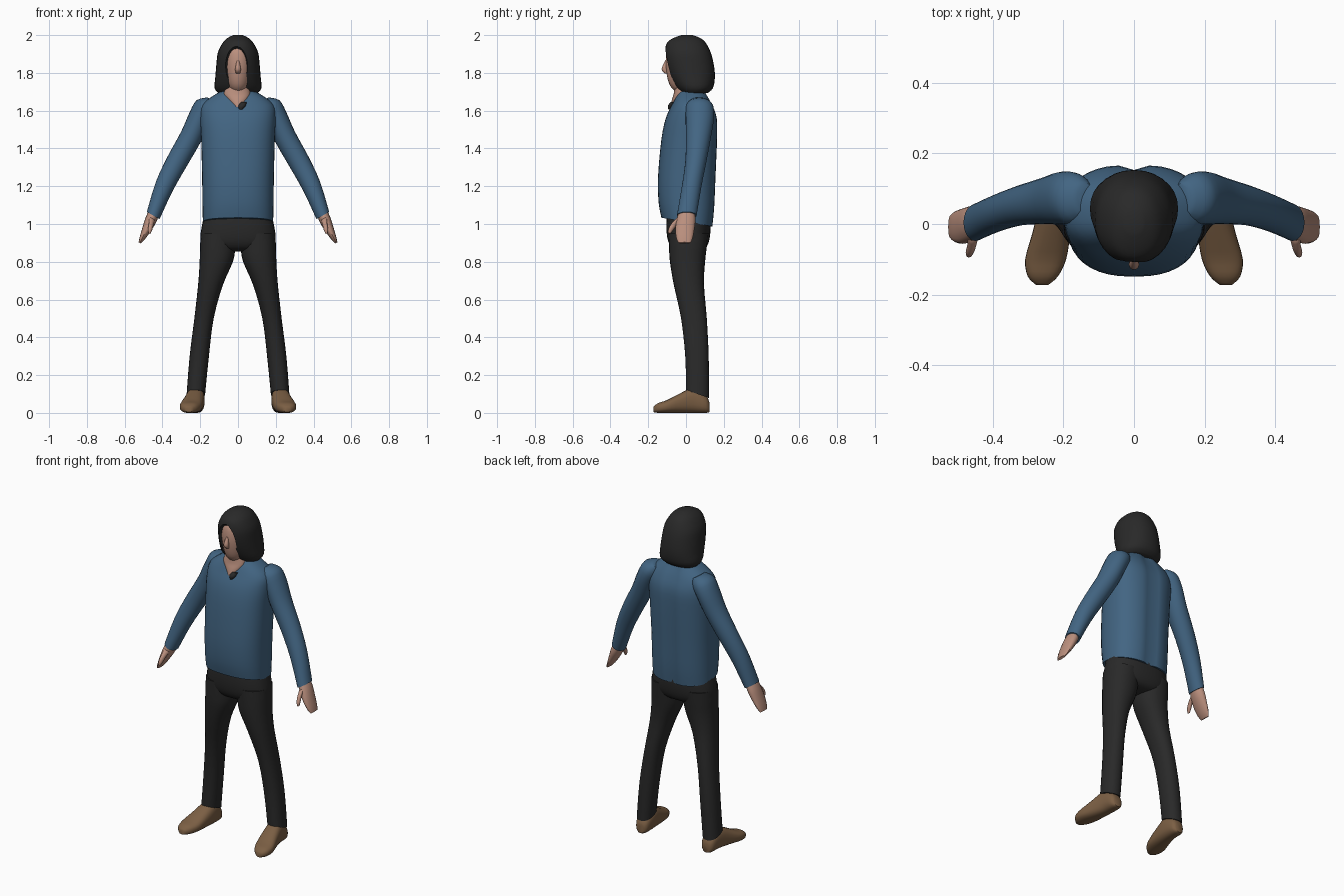
import bpy, bmesh, math
from mathutils import Vector

default = bpy.data.objects.get("Cube")
if default:
    bpy.data.objects.remove(default)

X, Y, Z = Vector((1, 0, 0)), Vector((0, 1, 0)), Vector((0, 0, 1))


def material(name, rgb):
    m = bpy.data.materials.new(name)
    m.use_nodes = True
    m.diffuse_color = (*rgb, 1)
    bsdf = m.node_tree.nodes["Principled BSDF"]
    bsdf.inputs["Base Color"].default_value = (*rgb, 1)
    bsdf.inputs["Roughness"].default_value = 0.8
    return m


blue = material("sweater_blue", (0.055, 0.13, 0.225))
black = material("soft_black", (0.022, 0.022, 0.022))
skin = material("skin", (0.50, 0.28, 0.21))
brown = material("shoe_brown", (0.20, 0.115, 0.058))


def spline(rows, steps=3):
    """Smooth the rows of section values with a Catmull-Rom curve."""
    out = []
    for i in range(len(rows) - 1):
        a, b, c, d = (rows[max(0, min(j, len(rows) - 1))] for j in range(i - 1, i + 3))
        for k in range(steps):
            t = k / steps
            out.append([q + t / 2 * (r - p + t * (2 * p - 5 * q + 4 * r - s + t * (3 * (q - r) + s - p)))
                        for p, q, r, s in zip(a, b, c, d)])
    return out + [list(rows[-1])]


def loft(name, rows, mat, u=X, v=Y, side=1, sides=24, power=1.0):
    """Rows are x, y, z, half size along u, half size along v, lean of z with y."""
    bm = bmesh.new()
    rings = []
    for x, y, z, ru, rv, lean in spline([tuple(r) + (0,) * (6 - len(r)) for r in rows]):
        ring = []
        for i in range(sides):
            a = math.tau * i / sides
            c, s = math.cos(a), math.sin(a)
            p = Vector((x, y, z))
            p += u * (ru * math.copysign(abs(c) ** power, c))
            p += v * (rv * math.copysign(abs(s) ** power, s))
            p.z += lean * (p.y - y)
            p.x *= side
            ring.append(bm.verts.new(p))
        rings.append(ring)
    for r0, r1 in zip(rings, rings[1:]):
        for i in range(sides):
            j = (i + 1) % sides
            bm.faces.new((r0[i], r0[j], r1[j], r1[i]))
    bm.faces.new(rings[0])
    bm.faces.new(rings[-1])
    bmesh.ops.recalc_face_normals(bm, faces=bm.faces[:])
    mesh = bpy.data.meshes.new(name)
    bm.to_mesh(mesh)
    bm.free()
    mesh.materials.append(mat)
    ob = bpy.data.objects.new(name, mesh)
    bpy.context.collection.objects.link(ob)
    smooth(ob)
    return ob


def smooth(ob):
    bpy.ops.object.select_all(action="DESELECT")
    ob.select_set(True)
    bpy.context.view_layer.objects.active = ob
    bpy.ops.object.shade_smooth_by_angle(angle=math.radians(50))


def body(z, front, back, half, lean=0):
    """Upright section given by its front and back."""
    return (0, (front + back) / 2, z, half, (back - front) / 2, lean)


# Sweater body, with a furrow along the spine
sweater = loft("sweater_body", [
    body(1.01, -.13, .143, .186, -.17), body(1.1, -.145, .153, .188, -.1),
    body(1.25, -.148, .16, .19), body(1.45, -.13, .168, .195),
    body(1.56, -.107, .166, .2), body(1.63, -.075, .142, .19),
    body(1.68, -.05, .115, .13), body(1.71, -.03, .1, .075)], blue, sides=40, power=.82)
for vert in sweater.data.vertices:
    if vert.co.y > .05:
        vert.co.y -= .016 * math.exp(-(vert.co.x / .03) ** 2)

# Trouser seat
loft("trouser_seat", [
    body(1.06, -.1, .125, .175), body(.98, -.104, .13, .193),
    body(.91, -.095, .122, .197), body(.87, -.07, .1, .15),
    body(.855, -.03, .06, .08)], black, sides=32, power=.85)

# Limbs, hands and shoes
across = Vector((.86, 0, .5))
for side, word in ((1, "left"), (-1, "right")):
    loft(word + "_leg", [
        (.1, .013, .95, .097, .105), (.107, .01, .88, .094, .1),
        (.115, .008, .8, .088, .093), (.145, .015, .68, .066, .08),
        (.18, .042, .5, .051, .068), (.205, .058, .3, .051, .062),
        (.223, .061, .1, .049, .061, -.35)], black, side=side, power=.9)
    loft(word + "_shoe", [
        (.222, .124, .03, .022, .026), (.222, .105, .046, .04, .046),
        (.224, .04, .066, .048, .066), (.235, -.03, .052, .054, .052),
        (.25, -.1, .034, .058, .034), (.258, -.148, .026, .043, .026),
        (.26, -.172, .018, .018, .014)], brown, v=Z, side=side, power=.8)
    loft(word + "_sleeve", [
        (.135, .07, 1.655, .03, .045), (.168, .072, 1.625, .06, .072),
        (.205, .073, 1.56, .06, .075), (.25, .066, 1.46, .059, .066),
        (.323, .052, 1.33, .057, .056), (.39, .03, 1.2, .051, .052),
        (.449, .004, 1.045, .039, .052)], blue, u=across, side=side)
    loft(word + "_hand", [
        (.44, .004, 1.07, .03, .042), (.462, 0, 1.02, .031, .05),
        (.485, -.006, .97, .024, .05), (.507, -.008, .925, .015, .043),
        (.52, -.008, .9, .007, .032)], skin, u=across, side=side, sides=16)
    loft(word + "_thumb", [
        (.455, -.03, 1.03, .018, .02), (.46, -.062, .998, .014, .018),
        (.466, -.08, .97, .012, .014), (.47, -.087, .95, .006, .007)],
        skin, u=across, side=side, sides=12)

# Neck showing in the V of the collar, with a dark shirt below it
loft("neck", [
    (0, -.07, 1.62, .013, .014), (-.002, -.042, 1.66, .052, .032),
    (-.005, -.025, 1.69, .07, .04), (0, -.01, 1.74, .055, .05),
    (0, 0, 1.79, .05, .05)], skin)
loft("undershirt_tab", [
    (.015, -.083, 1.605, .008, .01), (.02, -.08, 1.625, .02, .016),
    (.03, -.068, 1.645, .016, .014)], black, sides=12)

# Head and nose
loft("head", [
    body(1.7, -.055, .05, .035), body(1.73, -.083, .06, .055),
    body(1.78, -.1, .08, .07), body(1.85, -.108, .09, .078),
    body(1.92, -.098, .08, .072), body(1.955, -.065, .05, .045)], skin)
loft("nose", [
    (0, -.1, 1.865, .007, .01), (0, -.114, 1.82, .015, .016),
    (0, -.1, 1.797, .011, .012)], skin, sides=10)

# Shoulder-length hair, opened at the front for the face
hair = loft("hair", [
    body(1.69, -.015, .115, .1, .05), body(1.72, -.05, .143, .124),
    body(1.78, -.085, .153, .12), body(1.85, -.107, .146, .114),
    body(1.91, -.112, .13, .106), body(1.96, -.1, .104, .08),
    body(1.985, -.065, .075, .055), body(2.0, -.025, .035, .025)],
    black, sides=28, power=.92)
bpy.ops.mesh.primitive_uv_sphere_add(segments=24, ring_count=16, location=(-.01, -.12, 1.805))
cutter = bpy.context.object
cutter.name = "face_opening_cutter"
cutter.scale = (.07, .065, .138)
cutter.hide_render = True
cutter.data.materials.append(black)
smooth(hair)
cut = hair.modifiers.new("face_opening", "BOOLEAN")
cut.operation = "DIFFERENCE"
cut.object = cutter
bpy.ops.object.modifier_apply(modifier=cut.name)
bpy.data.objects.remove(cutter)
smooth(hair)
